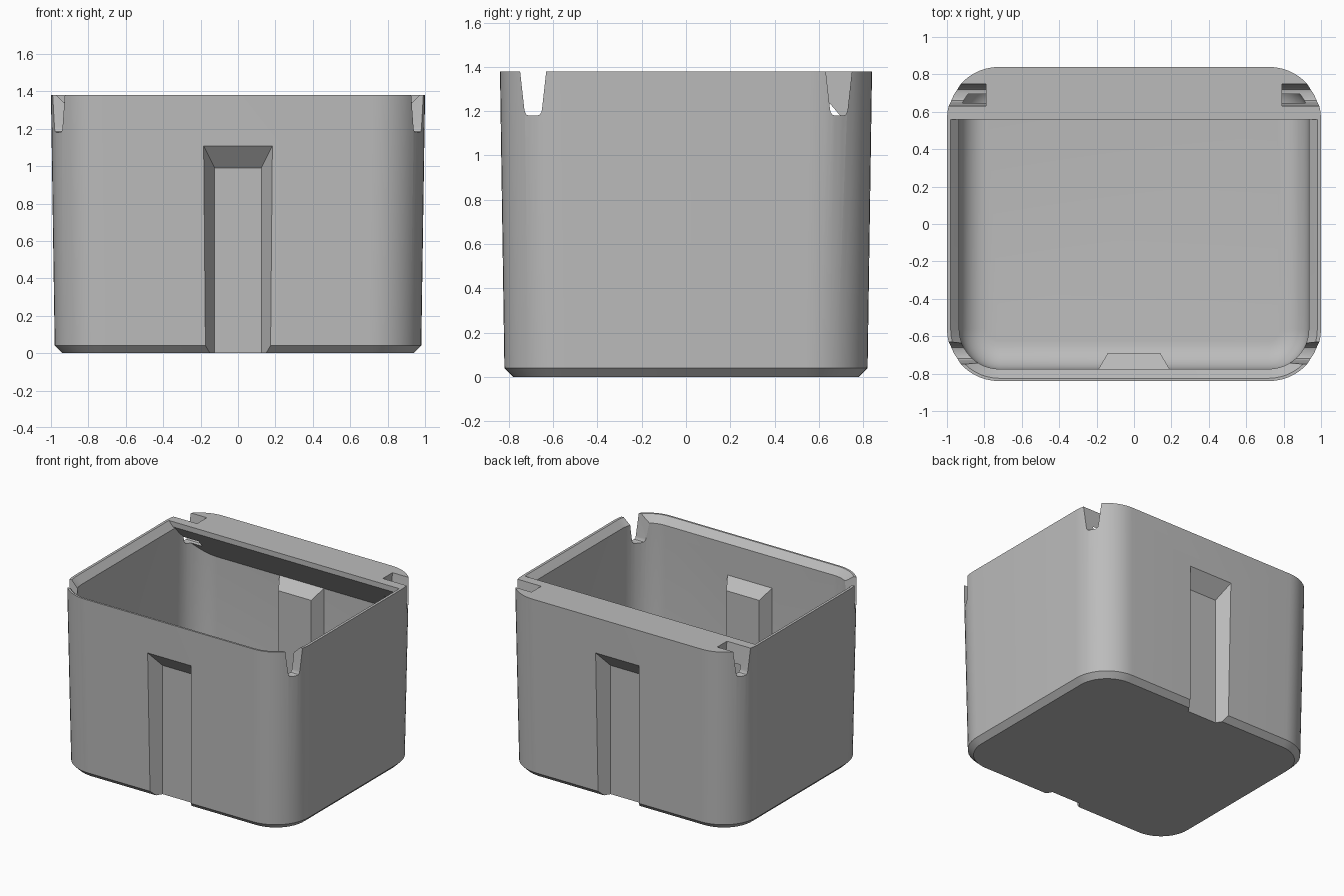
import bpy
import bmesh
import math

cube = bpy.data.objects.get("Cube")
if cube:
    bpy.data.objects.remove(cube)

TOP = 1.38

grey = bpy.data.materials.new("plain grey")
grey.use_nodes = True
colour = (0.5, 0.5, 0.5, 1)
grey.diffuse_color = colour
grey.node_tree.nodes["Principled BSDF"].inputs["Base Color"].default_value = colour


def loft(name, rings):
    """Closed solid through matching rings of points."""
    bm = bmesh.new()
    loops = [[bm.verts.new(p) for p in ring] for ring in rings]
    n = len(loops[0])
    for a, b in zip(loops, loops[1:]):
        for i in range(n):
            j = (i + 1) % n
            bm.faces.new((a[i], a[j], b[j], b[i]))
    bm.faces.new(loops[0][::-1])
    bm.faces.new(loops[-1])
    bmesh.ops.recalc_face_normals(bm, faces=bm.faces)
    mesh = bpy.data.meshes.new(name)
    bm.to_mesh(mesh)
    bm.free()
    mesh.materials.append(grey)
    ob = bpy.data.objects.new(name, mesh)
    bpy.context.collection.objects.link(ob)
    return ob


def rounded_ring(hx, hy, r, z, steps=12):
    """Rounded rectangle at height z."""
    pts = []
    corners = ((1, 1), (-1, 1), (-1, -1), (1, -1))
    for k, (sx, sy) in enumerate(corners):
        for i in range(steps + 1):
            a = math.pi / 2 * (k + i / steps)
            pts.append((sx * (hx - r) + r * math.cos(a),
                        sy * (hy - r) + r * math.sin(a), z))
    return pts


def channel(name, side, sections):
    """Upright tapering block; each section is (distance, half width, top)."""
    return loft(name, [[(-w, side * y, -0.2), (w, side * y, -0.2),
                        (w, side * y, t), (-w, side * y, t)]
                       for y, w, t in sections])


def cut(target, cutter):
    """Subtract the cutter and delete it."""
    mod = target.modifiers.new("cut", 'BOOLEAN')
    mod.operation = 'DIFFERENCE'
    mod.solver = 'EXACT'
    mod.object = cutter
    bpy.context.view_layer.objects.active = target
    bpy.ops.object.modifier_apply(modifier=mod.name)
    bpy.data.objects.remove(cutter)


# Drafted outer shell with a chamfered foot
shell = loft("box_shell", [
    rounded_ring(0.94, 0.78, 0.24, 0),
    rounded_ring(0.98, 0.82, 0.28, 0.04),
    rounded_ring(1.0, 0.84, 0.28, TOP)])

# Cavity with a filleted floor and a chamfered rim
floor, fillet, hx, hy = 0.06, 0.15, 0.935, 0.775
rings = []
for i in range(9):
    a = math.pi / 2 * i / 8
    inset = fillet * (1 - math.sin(a))
    rings.append(rounded_ring(hx - inset, hy - inset, 0.215 - inset,
                              floor + fillet * (1 - math.cos(a))))
rings.append(rounded_ring(hx, hy, 0.215, TOP - 0.05))
rings.append(rounded_ring(hx + 0.045, hy + 0.05, 0.26, TOP))
rings.append(rounded_ring(hx + 0.045, hy + 0.05, 0.26, TOP + 0.1))
cavity = loft("cavity", rings)

# Rear ledge with a sloping underside, kept out of the cavity
profile = [(0.56, 2), (0.56, 1.34), (0.9, 0.94), (0.9, 2)]
cut(cavity, loft("rear_ledge", [[(x, y, z) for y, z in profile]
                                for x in (-1.2, 1.2)]))

# Inner ribs behind the front and back channels
for side in (-1, 1):
    cut(cavity, channel("inner_rib", side, [(0.86, 0.24, 1.165),
                                            (0.69, 0.14, 1.015)]))
cut(shell, cavity)

# Front and back channels
for side in (-1, 1):
    cut(shell, channel("outer_channel", side, [(0.938, 0.245, 1.23),
                                               (0.738, 0.125, 0.99)]))

# Tapered notches near the four corners, rounded at the bottom
half = [(0.07, TOP + 0.1), (0.04, 1.21), (0.037, 1.195), (0.03, 1.184), (0.018, 1.18)]
outline = half + [(-y, z) for y, z in reversed(half)]
for sx in (-1, 1):
    for sy in (-1, 1):
        cut(shell, loft("corner_notch", [[(sx * x, sy * 0.69 + y, z) for y, z in outline]
                                         for x in (0.79, 1.2)]))

# Smooth rounded corners, crisp edges
bpy.ops.object.select_all(action='DESELECT')
shell.select_set(True)
bpy.context.view_layer.objects.active = shell
bpy.ops.object.shade_smooth_by_angle(angle=math.radians(30))
